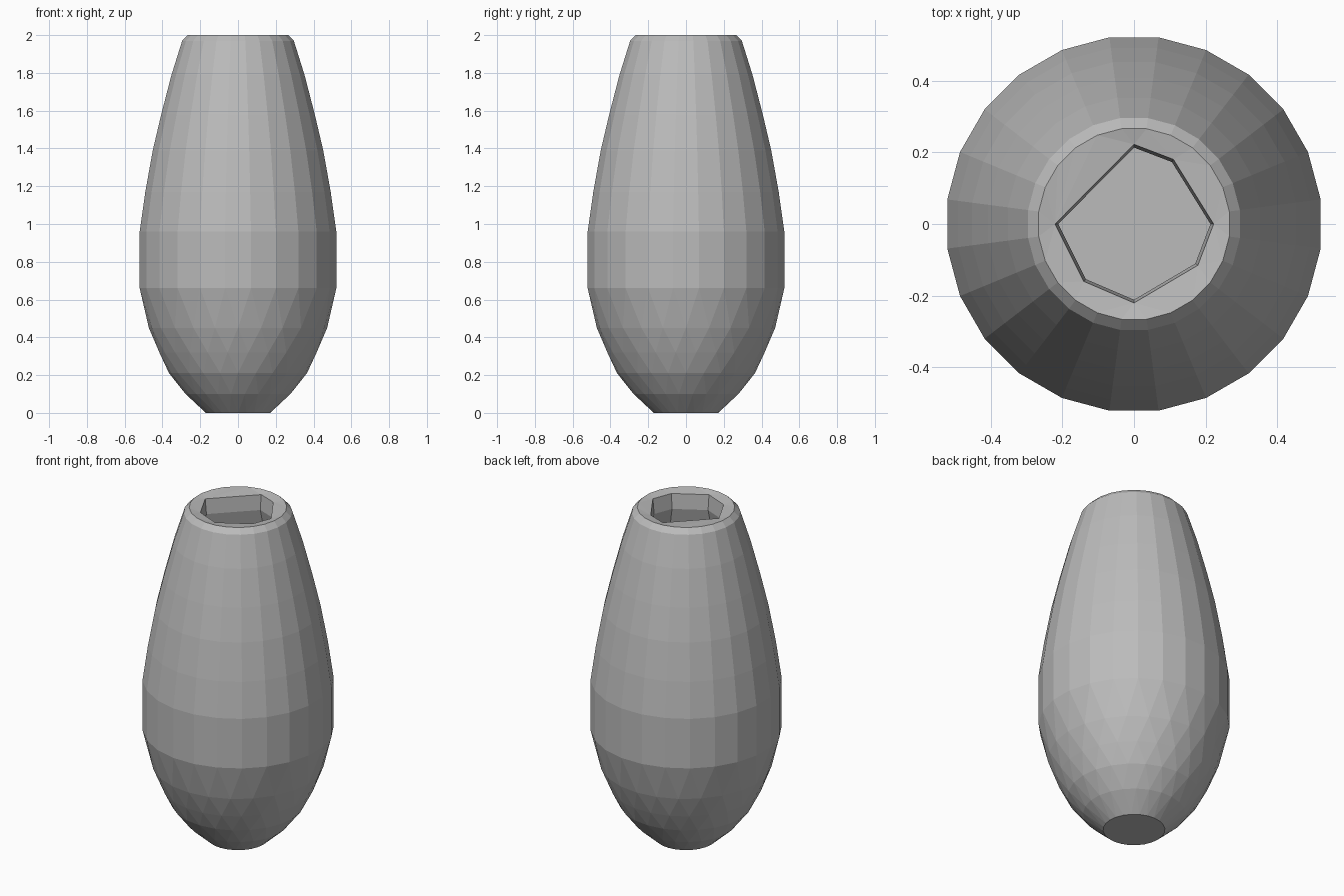
import bpy, bmesh
from math import sin, cos, pi

cube = bpy.data.objects.get("Cube")
if cube:
    bpy.data.objects.remove(cube, do_unlink=True)

SIDES = 24

# Clay colour
clay = bpy.data.materials.new("grey clay")
clay.use_nodes = True
grey = (0.5, 0.5, 0.5, 1)
clay.diffuse_color = grey
clay.node_tree.nodes["Principled BSDF"].inputs["Base Color"].default_value = grey

bm = bmesh.new()


def ring(points, z):
    return [bm.verts.new((x, y, z)) for x, y in points]


def circle(radius, turn):
    return [(radius * cos(2 * pi * (i + turn) / SIDES),
             radius * sin(2 * pi * (i + turn) / SIDES)) for i in range(SIDES)]


def join(lower, upper, shift=None):
    """Quads between aligned rings; a triangle strip between staggered ones."""
    n = len(lower)
    for i in range(n):
        a, b = lower[i], lower[(i + 1) % n]
        c, d = upper[(i + 1) % n], upper[i]
        if shift is None:
            bm.faces.new((a, b, c, d))
        elif shift > 0:
            bm.faces.new((a, b, d))
            bm.faces.new((b, c, d))
        else:
            bm.faces.new((a, b, c))
            bm.faces.new((a, c, d))


# Outer wall: staggered facets on the rounded base, long facets above
outer = [(0.17, 0.0), (0.28, 0.1), (0.365, 0.21), (0.42, 0.32), (0.472, 0.45),
         (0.525, 0.66), (0.525, 0.96), (0.495, 1.17), (0.455, 1.39),
         (0.41, 1.58), (0.355, 1.79), (0.298, 1.97), (0.268, 2.0)]
STAGGERED = 5
previous, old_turn = None, 0.5
for k, (radius, z) in enumerate(outer):
    turn = 0.0 if k < STAGGERED and k % 2 == 0 else 0.5
    verts = ring(circle(radius, turn), z)
    if previous is None:
        bm.faces.new(verts[::-1])
    else:
        join(previous, verts, None if turn == old_turn else turn - old_turn)
    previous, old_turn = verts, turn
rim = previous

# Hollow inside: seven-sided mouth, short neck, wide cavity and flat floor
mouth = [(0, 0.222), (0.11, 0.18), (0.222, 0), (0.178, -0.115),
         (0, -0.22), (-0.14, -0.16), (-0.22, 0)]
inner = [(1.0, 1.99), (0.96, 1.9), (1.5, 1.45), (1.95, 0.9),
         (1.85, 0.6), (1.1, 0.15)]
previous = None
for scale, z in inner:
    verts = ring([(x * scale, y * scale) for x, y in mouth], z)
    if previous is None:
        lip = verts
    else:
        join(previous, verts)
    previous = verts
bm.faces.new(previous)


# Rim joining the outer wall to the mouth
def loop_edges(verts):
    return [bm.edges.get((v, verts[(i + 1) % len(verts)])) for i, v in enumerate(verts)]


bmesh.ops.bridge_loops(bm, edges=loop_edges(rim) + loop_edges(lip))
bmesh.ops.recalc_face_normals(bm, faces=bm.faces[:])

mesh = bpy.data.meshes.new("vase")
bm.to_mesh(mesh)
bm.free()
mesh.materials.append(clay)
vase = bpy.data.objects.new("vase", mesh)
bpy.context.collection.objects.link(vase)
